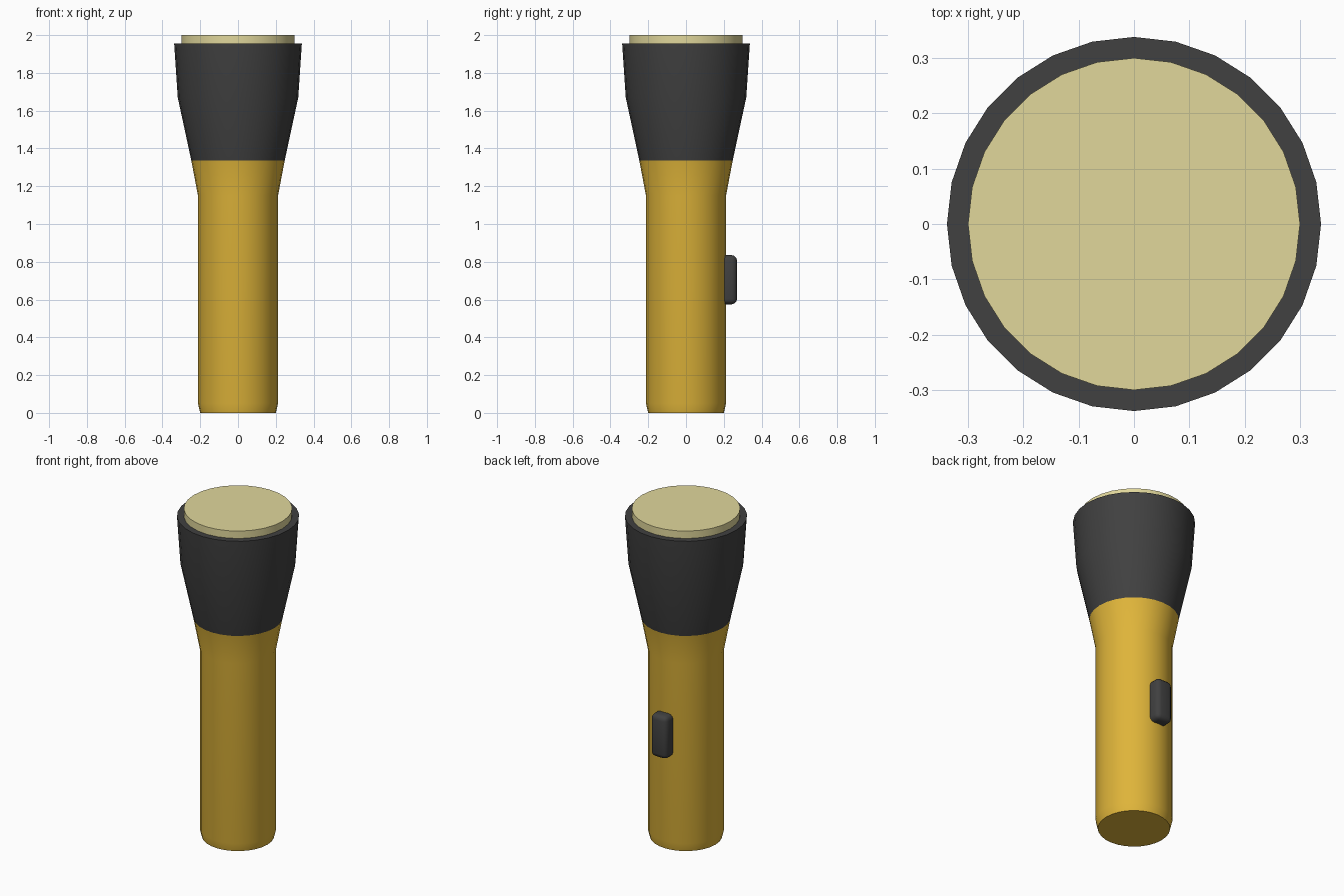
import bpy, bmesh, math

if "Cube" in bpy.data.objects:
    bpy.data.objects.remove(bpy.data.objects["Cube"])

SIDES = 28


def material(name, color):
    m = bpy.data.materials.new(name)
    m.diffuse_color = (*color, 1)
    m.use_nodes = True
    m.node_tree.nodes["Principled BSDF"].inputs["Base Color"].default_value = m.diffuse_color
    return m


yellow = material("yellow casing", (0.74, 0.46, 0.042))
dark = material("dark rubber", (0.052, 0.052, 0.052))
cream = material("cream lens", (0.75, 0.68, 0.33))


def finish(bm, name, mat):
    bmesh.ops.recalc_face_normals(bm, faces=bm.faces)
    mesh = bpy.data.meshes.new(name)
    bm.to_mesh(mesh)
    bm.free()
    mesh.materials.append(mat)
    ob = bpy.data.objects.new(name, mesh)
    bpy.context.collection.objects.link(ob)
    bpy.ops.object.select_all(action='DESELECT')
    ob.select_set(True)
    bpy.context.view_layer.objects.active = ob
    bpy.ops.object.shade_smooth_by_angle(angle=math.radians(35))
    return ob


def turned(name, profile, mat):
    """Capped solid of revolution from (radius, height) points."""
    bm = bmesh.new()
    rings = []
    for r, z in profile:
        angles = [2 * math.pi * i / SIDES for i in range(SIDES)]
        rings.append([bm.verts.new((r * math.cos(a), r * math.sin(a), z)) for a in angles])
    for low, high in zip(rings, rings[1:]):
        for i in range(SIDES):
            j = (i + 1) % SIDES
            bm.faces.new((low[i], low[j], high[j], high[i]))
    bm.faces.new(rings[0][::-1])
    bm.faces.new(rings[-1])
    return finish(bm, name, mat)


# Handle with chamfered foot and flared neck
turned("handle", [(0.2, 0), (0.212, 0.05), (0.212, 1.15), (0.247, 1.335)], yellow)

# Flared head
turned("head", [(0.247, 1.335), (0.319, 1.67), (0.338, 1.955)], dark)

# Lens disc standing out of the head
turned("lens", [(0.3, 1.9), (0.3, 2.0)], cream)

# Rounded slide switch on the back
bm = bmesh.new()
bmesh.ops.create_cube(bm, size=1)
for v in bm.verts:
    v.co = (v.co.x * 0.11, 0.215 + v.co.y * 0.11, 0.705 + v.co.z * 0.26)
bmesh.ops.bevel(bm, geom=bm.edges[:], offset=0.028, segments=3, profile=0.5, affect='EDGES')
finish(bm, "switch", dark)
